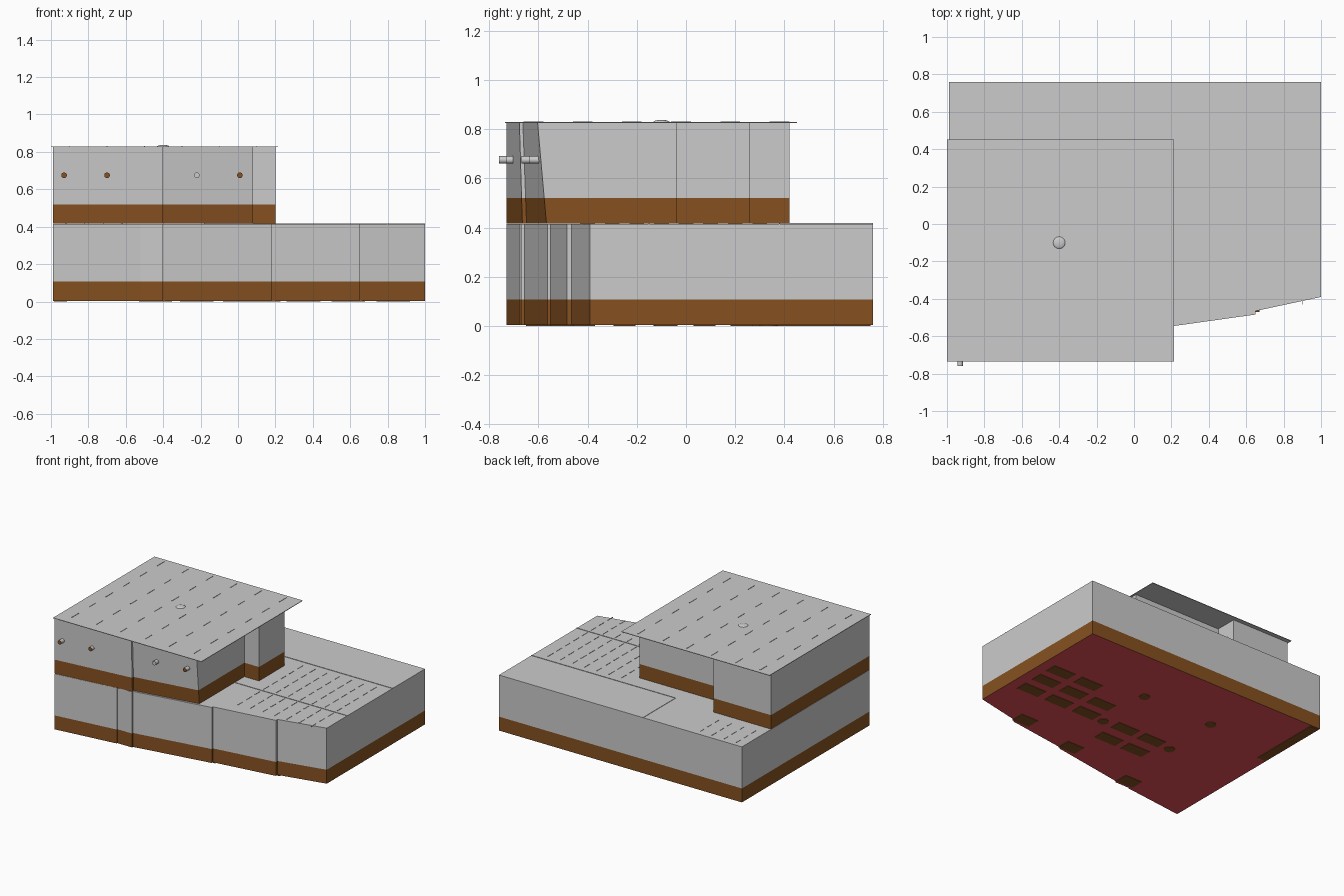
import bpy, bmesh, math
from mathutils import Matrix

cube = bpy.data.objects.get("Cube")
if cube:
    bpy.data.objects.remove(cube, do_unlink=True)


def material(name, rgb):
    m = bpy.data.materials.new(name)
    m.use_nodes = True
    m.diffuse_color = (*rgb, 1)
    bsdf = next(n for n in m.node_tree.nodes if n.type == 'BSDF_PRINCIPLED')
    bsdf.inputs["Base Color"].default_value = (*rgb, 1)
    bsdf.inputs["Roughness"].default_value = 0.8
    return m


GREY = material("light_grey", (0.6, 0.6, 0.6))
BROWN = material("brown", (0.24, 0.083, 0.015))
RED = material("red", (0.8, 0.08, 0.09))


def finish(bm, name, mats):
    mesh = bpy.data.meshes.new(name)
    bm.to_mesh(mesh)
    bm.free()
    for m in mats:
        mesh.materials.append(m)
    ob = bpy.data.objects.new(name, mesh)
    bpy.context.collection.objects.link(ob)
    return ob


def walls(name, low, high, zs, mats):
    """Closed prism whose bottom, base band and upper wall differ in colour."""
    bm = bmesh.new()
    rings = []
    for z in zs:
        t = (z - zs[0]) / (zs[-1] - zs[0])
        rings.append([bm.verts.new((a[0] + (b[0] - a[0]) * t,
                                    a[1] + (b[1] - a[1]) * t, z))
                      for a, b in zip(low, high)])
    n = len(low)
    for k in range(len(zs) - 1):
        for i in range(n):
            j = (i + 1) % n
            f = bm.faces.new((rings[k][i], rings[k][j], rings[k + 1][j], rings[k + 1][i]))
            f.material_index = 1 if k == 0 else 0
    bm.faces.new(rings[-1])
    bm.faces.new(rings[0][::-1]).material_index = 2
    bmesh.ops.recalc_face_normals(bm, faces=bm.faces)
    return finish(bm, name, mats)


def boxes(name, items, mat):
    """One mesh of boxes, each given as centre and size."""
    bm = bmesh.new()
    for c, s in items:
        bmesh.ops.create_cube(bm, size=1, matrix=Matrix.Translation(c) @ Matrix.Diagonal((*s, 1)))
    return finish(bm, name, [mat])


def cylinder(name, loc, r, depth, mats, along_y=False):
    bm = bmesh.new()
    rot = Matrix.Rotation(math.pi / 2, 4, 'X') if along_y else Matrix()
    bmesh.ops.create_cone(bm, cap_ends=True, segments=20, radius1=r, radius2=r,
                          depth=depth, matrix=Matrix.Translation(loc) @ rot)
    for f in bm.faces:
        f.smooth = len(f.verts) == 4
        f.material_index = len(mats) - 1 if f.normal.y < -0.9 and len(f.verts) > 4 else 0
    return finish(bm, name, mats)


# Lower storey with a stepped, slanting front
lower = [(-0.99, -0.73), (-0.52, -0.675), (-0.52, -0.668), (-0.4, -0.668), (-0.4, -0.657),
         (0.18, -0.563), (0.18, -0.55), (0.65, -0.484), (0.65, -0.465), (1, -0.39),
         (1, 0.76), (-0.99, 0.76)]
walls("lower_storey", lower, lower, (0.004, 0.107, 0.415), [GREY, BROWN, RED])

# Upper storey, notched at two corners, front leaning outwards
upper = [(-0.99, -0.73), (-0.4, -0.665), (-0.4, -0.648), (0.08, -0.567), (0.08, -0.04),
         (0.2, -0.04), (0.2, 0.26), (-0.52, 0.26), (-0.52, 0.42), (-0.99, 0.42)]
upper_top = list(upper)
upper_top[1:4] = [(-0.4, -0.677), (-0.4, -0.663), (0.08, -0.603)]
walls("upper_storey", upper, upper_top, (0.417, 0.52, 0.826), [GREY, BROWN, GREY])

# Thin overhanging roof
boxes("roof", [((-0.393, -0.142, 0.8275), (1.214, 1.186, 0.004))], GREY)

# Low dome on the roof
bm = bmesh.new()
bmesh.ops.create_uvsphere(bm, u_segments=24, v_segments=12, radius=0.033,
                          matrix=Matrix.Translation((-0.4, -0.1, 0.828)) @ Matrix.Diagonal((1, 1, 0.3, 1)))
for f in bm.faces:
    f.smooth = True
finish(bm, "roof_dome", [GREY])

# Front lamps, three of them with brown caps
for i, x in enumerate((-0.93, -0.7, -0.22, 0.01)):
    wall_y = -0.73 + 0.13 * (x + 0.99)
    cylinder("front_lamp_%d" % (i + 1), (x, wall_y - 0.013, 0.675), 0.015, 0.05,
             [GREY] if i == 2 else [GREY, BROWN], True)

# Fine raised dashes on both roofs
upper_dashes = [((-0.9 + 0.2 * i, -0.62 + 0.2 * j, 0.8295), (0.004, 0.08, 0.005))
                for i in range(6) for j in range(6)]
boxes("upper_roof_dashes", upper_dashes, GREY)
lower_dashes = [((0.3 + 0.1 * i, -0.4 + 0.1 * j, 0.415), (0.004, 0.06, 0.005))
                for i in range(7) for j in range(8)]
lower_dashes += [((-0.92 + 0.1 * i, 0.52 + 0.09 * j, 0.415), (0.004, 0.05, 0.005))
                 for i in range(4) for j in range(3)]
boxes("lower_roof_dashes", lower_dashes, GREY)

# Panel seams on the lower roof and side
boxes("panel_seams", [((0.41, 0.38, 0.415), (1.18, 0.005, 0.006)),
                      ((-0.18, 0.57, 0.415), (0.005, 0.38, 0.006)),
                      ((0.54, -0.15, 0.415), (0.92, 0.005, 0.006)),
                      ((0.999, 0.38, 0.21), (0.004, 0.004, 0.2))], GREY)

# Underside plates
cells = [(x, y) for x in (0.83, 0.59) for y in (0.225, 0.075, -0.08)]
cells += [(0.35, y) for y in (0.075, -0.08)]
cells += [(x, y) for x in (0.01, -0.22) for y in (-0.08, -0.25)]
boxes("underside_panels", [((x, y, 0.004), (0.18, 0.09, 0.006)) for x, y in cells], BROWN)
boxes("underside_edge_panels", [((0.6, -0.42, 0.004), (0.14, 0.1, 0.006)),
                                ((0.13, -0.5, 0.004), (0.14, 0.1, 0.006)),
                                ((-0.46, -0.6, 0.004), (0.14, 0.1, 0.006)),
                                ((-0.95, 0.475, 0.004), (0.07, 0.55, 0.006))], BROWN)
for x in (0.19, -0.39):
    for y in (0.335, -0.095):
        cylinder("underside_disc", (x, y, 0.004), 0.037, 0.007, [BROWN])
